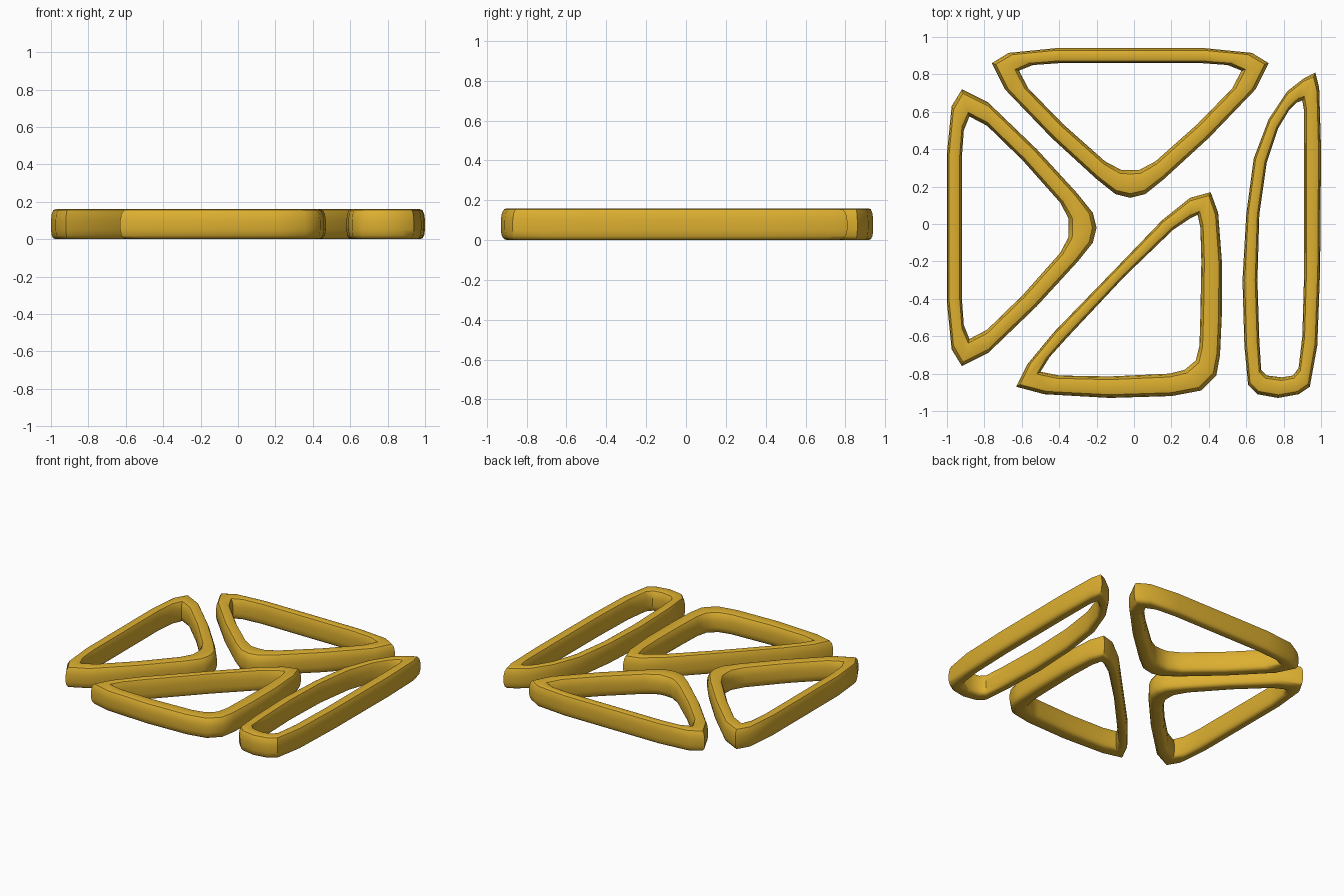
import bpy
import bmesh

mat = bpy.data.materials.new("golden_yellow")
mat.diffuse_color = (0.72, 0.43, 0.03, 1)

# Rounded cross-section: (fraction from outer to inner wall, height)
SECTION = [(0.0, 0.05), (0.0, 0.10), (0.05, 0.135), (0.15, 0.155), (0.3, 0.16),
           (0.7, 0.16), (0.85, 0.155), (0.95, 0.135), (1.0, 0.10), (1.0, 0.05),
           (0.95, 0.02), (0.85, 0.005), (0.7, 0.0), (0.3, 0.0), (0.15, 0.005), (0.05, 0.02)]


def ring(name, outer, inner):
    """Sweep the section around paired outer and inner outlines."""
    bm = bmesh.new()
    rows = []
    for (ox, oy), (ix, iy) in zip(outer, inner):
        rows.append([bm.verts.new((ox + (ix - ox) * t, oy + (iy - oy) * t, z))
                     for t, z in SECTION])
    n, m = len(rows), len(SECTION)
    for i in range(n):
        a, b = rows[i], rows[(i + 1) % n]
        for j in range(m):
            k = (j + 1) % m
            bm.faces.new((a[j], b[j], b[k], a[k]))
    bmesh.ops.recalc_face_normals(bm, faces=bm.faces)
    mesh = bpy.data.meshes.new(name)
    bm.to_mesh(mesh)
    bm.free()
    mesh.materials.append(mat)
    ob = bpy.data.objects.new(name, mesh)
    bpy.context.collection.objects.link(ob)
    bpy.ops.object.select_all(action='DESELECT')
    ob.select_set(True)
    bpy.context.view_layer.objects.active = ob
    bpy.ops.object.shade_smooth_by_angle(angle=0.7)


def mirrored(half):
    """Close a half outline by mirroring it about x = -0.02."""
    return half + [(-0.04 - x, y) for x, y in reversed(half) if x > -0.019]


def turned(points):
    """Quarter turn that carries the back ring to the left side."""
    return [(-y - 0.06, x) for x, y in points]


# Back and left triangles share one symmetric outline
tri_out = mirrored([(0.38, 0.94), (0.63, 0.915), (0.72, 0.86), (0.65, 0.72),
                    (0.40, 0.46), (0.16, 0.24), (0.06, 0.16), (-0.02, 0.14)])
tri_in = mirrored([(0.36, 0.86), (0.50, 0.85), (0.575, 0.82), (0.525, 0.725),
                   (0.34, 0.535), (0.115, 0.335), (0.03, 0.29), (-0.02, 0.29)])
ring("back_triangle_ring", tri_out, tri_in)
ring("left_triangle_ring", turned(tri_out), turned(tri_in))

# Front triangle
ring("front_triangle_ring",
     [(0.41, 0.17), (0.45, 0.06), (0.47, -0.2), (0.47, -0.48), (0.46, -0.70), (0.44, -0.81),
      (0.36, -0.89), (0.2, -0.92), (-0.13, -0.93), (-0.48, -0.91), (-0.63, -0.87),
      (-0.57, -0.75), (-0.43, -0.58), (-0.10, -0.24), (0.15, 0.02), (0.30, 0.14)],
     [(0.34, 0.05), (0.355, -0.02), (0.36, -0.2), (0.355, -0.48), (0.35, -0.65), (0.33, -0.73),
      (0.27, -0.78), (0.19, -0.80), (-0.13, -0.815), (-0.40, -0.81), (-0.50, -0.79),
      (-0.45, -0.71), (-0.36, -0.61), (-0.05, -0.28), (0.21, -0.03), (0.30, 0.03)])

# Tall narrow ring on the right
ring("right_narrow_ring",
     [(0.97, 0.81), (0.99, 0.73), (1.0, 0.4), (0.995, -0.25), (0.98, -0.65), (0.94, -0.87),
      (0.88, -0.91), (0.77, -0.93), (0.66, -0.91), (0.61, -0.86), (0.59, -0.65), (0.58, -0.3),
      (0.60, 0.05), (0.64, 0.35), (0.72, 0.56), (0.82, 0.71), (0.91, 0.78)],
     [(0.90, 0.66), (0.91, 0.6), (0.91, 0.4), (0.91, -0.25), (0.90, -0.6), (0.88, -0.77),
      (0.85, -0.81), (0.79, -0.82), (0.71, -0.81), (0.68, -0.78), (0.67, -0.62), (0.66, -0.3),
      (0.67, 0.05), (0.71, 0.33), (0.77, 0.51), (0.83, 0.61), (0.87, 0.65)])
